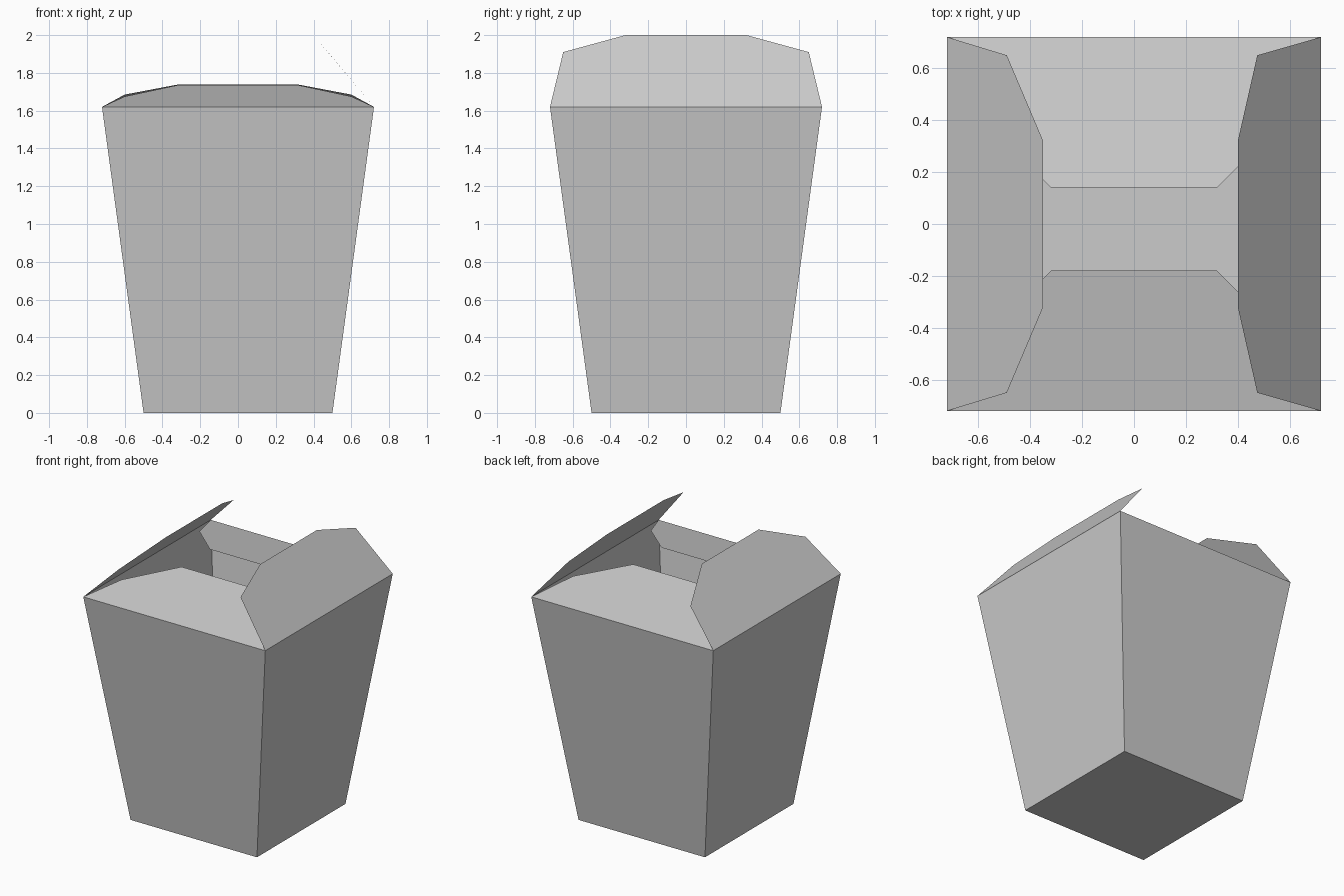
import bpy
import bmesh
from math import pi
from mathutils import Matrix

cube = bpy.data.objects.get("Cube")
if cube:
    bpy.data.objects.remove(cube, do_unlink=True)

BASE, RIM, HEIGHT = 0.5, 0.72, 1.62

card = bpy.data.materials.new("grey card")
card.use_nodes = True
card.diffuse_color = (0.6, 0.6, 0.6, 1)
card.node_tree.nodes["Principled BSDF"].inputs["Base Color"].default_value = card.diffuse_color


def finish(name, bm):
    mesh = bpy.data.meshes.new(name)
    bm.to_mesh(mesh)
    bm.free()
    mesh.materials.append(card)
    obj = bpy.data.objects.new(name, mesh)
    bpy.context.collection.objects.link(obj)
    return obj


# Open tapered body with a closed floor
bm = bmesh.new()
bmesh.ops.create_cube(bm, size=2)
for v in bm.verts:
    half = RIM if v.co.z > 0 else BASE
    v.co = (v.co.x * half, v.co.y * half, HEIGHT if v.co.z > 0 else 0)
lid = [f for f in bm.faces if f.normal.z > 0.9]
bmesh.ops.delete(bm, geom=lid, context='FACES_ONLY')
finish("box_body", bm)


# Flat flap hinged on the rim: (half width, inward reach, rise) per corner pair
def flap(name, angle, shoulder, tip):
    rows = [(RIM, 0, 0), shoulder, tip]
    outline = [(w, r, h) for w, r, h in rows]
    outline += [(-w, r, h) for w, r, h in reversed(rows)]
    bm = bmesh.new()
    face = bm.faces.new([bm.verts.new((x, r - RIM, HEIGHT + h)) for x, r, h in outline])
    face.normal_update()
    if face.normal.z < 0:
        face.normal_flip()
    bm.transform(Matrix.Rotation(angle, 4, 'Z'))
    finish(name, bm)


flap("front_flap", 0, (0.6, 0.26, 0.055), (0.32, 0.54, 0.115))
flap("back_flap", pi, (0.6, 0.30, 0.065), (0.32, 0.58, 0.118))
flap("left_flap", pi / 2, (0.65, 0.245, 0.29), (0.32, 0.32, 0.38))
flap("right_flap", -pi / 2, (0.65, 0.23, 0.23), (0.32, 0.37, 0.37))
